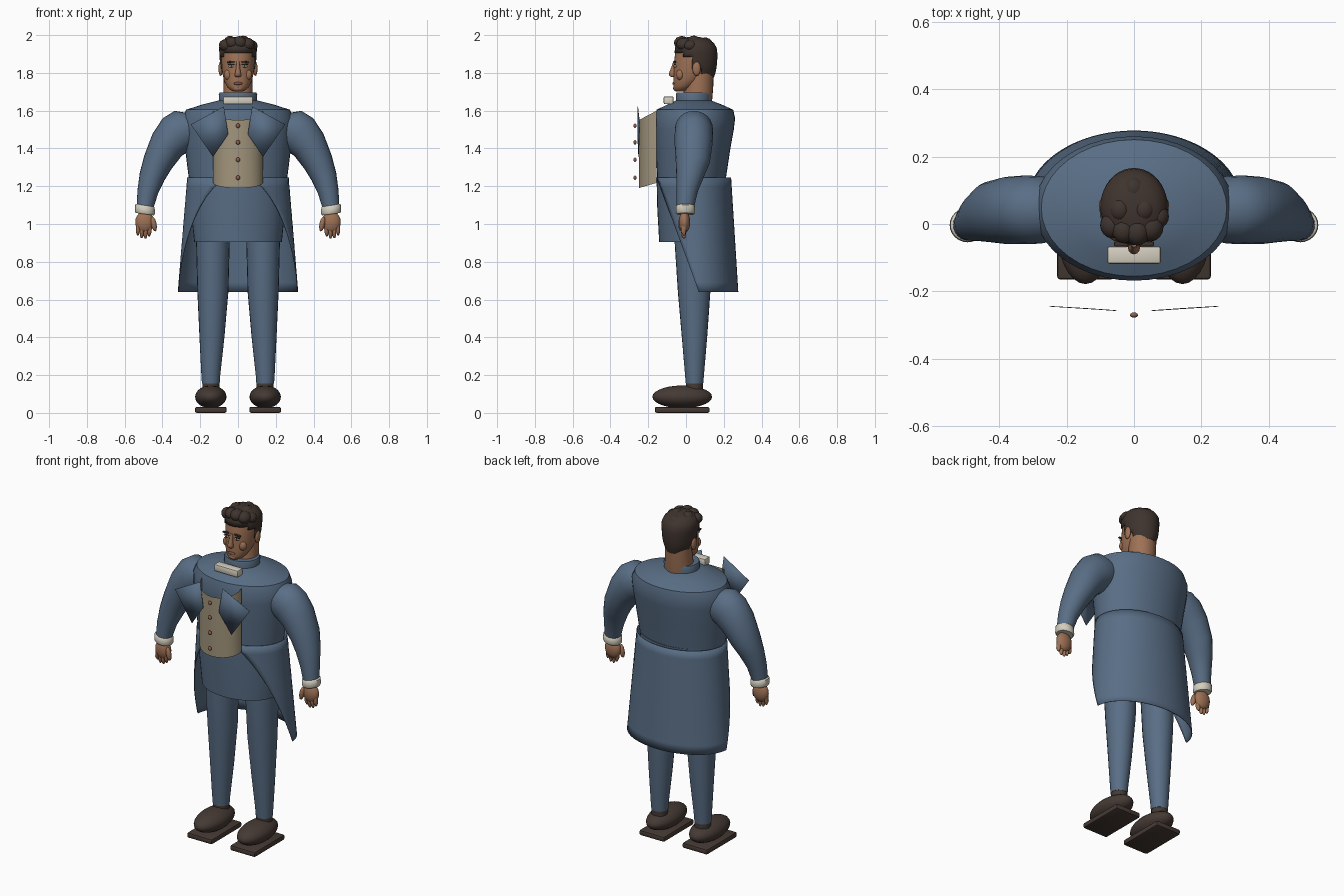
import bpy, bmesh, math
from mathutils import Vector, Matrix

cube = bpy.data.objects.get("Cube")
if cube:
    bpy.data.objects.remove(cube, do_unlink=True)


def material(name, r, g, b):
    m = bpy.data.materials.new(name)
    m.use_nodes = True
    m.diffuse_color = (r, g, b, 1)
    bsdf = next(n for n in m.node_tree.nodes if n.type == 'BSDF_PRINCIPLED')
    bsdf.inputs["Base Color"].default_value = (r, g, b, 1)
    bsdf.inputs["Roughness"].default_value = 0.8
    return m


BLUE = material("coat blue", .10, .155, .235)
TAN = material("waistcoat tan", .36, .30, .20)
LINEN = material("linen white", .66, .62, .52)
LEATHER = material("shoe leather", .06, .042, .034)
HAIR = material("dark hair", .05, .034, .027)
BRASS = material("button copper", .27, .12, .08)
SKIN = material("skin", .34, .165, .09)
LIP = material("lip", .22, .085, .055)


def finish(name, bm, mat, angle=40, recalc=True):
    if recalc:
        bmesh.ops.recalc_face_normals(bm, faces=bm.faces)
    me = bpy.data.meshes.new(name)
    bm.to_mesh(me)
    bm.free()
    me.materials.append(mat)
    me.shade_smooth()
    me.set_sharp_from_angle(angle=math.radians(angle))
    ob = bpy.data.objects.new(name, me)
    bpy.context.collection.objects.link(ob)
    return ob


def grid(bm, rows, closed=False):
    """Skin rows of points with quads."""
    vs = [[bm.verts.new(p) for p in row] for row in rows]
    n = len(vs[0])
    for a, b in zip(vs, vs[1:]):
        for i in range(n if closed else n - 1):
            j = (i + 1) % n
            bm.faces.new((a[i], a[j], b[j], b[i]))
    return vs


def tube(name, rings, mat, seg=24, angle=40):
    """Loft ellipses given as (x, y, z, rx, ry, tilt about y)."""
    rows = []
    for x, y, z, rx, ry, tilt in rings:
        rot = Matrix.Rotation(tilt, 3, 'Y')
        rows.append([Vector((x, y, z)) + rot @ Vector((rx * math.cos(t), ry * math.sin(t), 0))
                     for t in (2 * math.pi * i / seg for i in range(seg))])
    bm = bmesh.new()
    vs = grid(bm, rows, True)
    bm.faces.new(vs[0])
    bm.faces.new(vs[-1])
    return finish(name, bm, mat, angle)


def profile(name, rows, mat, seg=32, angle=40):
    """Upright loft from (z, half width, front y, back y)."""
    return tube(name, [(0, (f + b) / 2, z, w, (b - f) / 2, 0) for z, w, f, b in rows], mat, seg, angle)


def ball(name, at, size, mat, seg=20, tilt=0):
    bm = bmesh.new()
    bmesh.ops.create_uvsphere(bm, u_segments=seg, v_segments=seg // 2, radius=1)
    m = Matrix.Translation(at) @ Matrix.Rotation(tilt, 4, 'Y') @ Matrix.Diagonal((*size, 1))
    bm.transform(m)
    return finish(name, bm, mat, 60)


def box(name, at, size, mat, bevel=.01, tilt=0):
    bm = bmesh.new()
    bmesh.ops.create_cube(bm, size=1)
    bm.transform(Matrix.Translation(at) @ Matrix.Rotation(tilt, 4, 'Y') @ Matrix.Diagonal((*size, 1)))
    bmesh.ops.bevel(bm, geom=bm.edges[:], offset=bevel, segments=2, affect='EDGES', profile=.5)
    return finish(name, bm, mat, 30)


# Coat body, hip band and collar
profile("coat_body", [(1.2, .255, -.15, .205), (1.3, .268, -.155, .22), (1.4, .28, -.16, .235),
                      (1.5, .292, -.168, .253), (1.56, .295, -.168, .26), (1.605, .275, -.155, .25),
                      (1.632, .19, -.1, .19), (1.655, .1, -.05, .13)], BLUE, 40)
profile("coat_hips", [(.905, .232, -.142, .2), (1.08, .25, -.152, .21), (1.245, .258, -.156, .215)], BLUE, 40)
profile("collar", [(1.635, .1, -.052, .132), (1.685, .102, -.054, .134), (1.695, .098, -.05, .13)], BLUE)

# Cutaway tails: the front edge slopes back toward the hem
rows = []
for k in range(13):
    f = k / 12
    z, w = 1.245 - .605 * f, .267 + .05 * f
    front, back = -.158, .237 + .038 * f
    cy, ry = (front + back) / 2, (back - front) / 2
    edge = -.153 + .221 * f
    start = math.asin((edge - cy) / ry)
    rows.append([(w * math.cos(t), cy + ry * math.sin(t), z)
                 for t in (start + (math.pi - 2 * start) * i / 40 for i in range(41))])
bm = bmesh.new()
grid(bm, rows)
tails = finish("coat_tails", bm, BLUE)
thick = tails.modifiers.new("cloth", 'SOLIDIFY')
thick.thickness, thick.offset = .004, 0

# Curved waistcoat front
bm = bmesh.new()
cols = []
for i in range(13):
    a = math.radians(-90 + 15 * i)
    drop = 1 - math.cos(a)
    x, y = .132 * math.sin(a), -.155 - .095 * math.cos(a)
    cols.append([(x, y, 1.19 + .028 * drop), (x, y, 1.55 + .05 * drop)])
grid(bm, cols)
finish("waistcoat", bm, TAN, recalc=False)

# Lapels
for s, side in ((1, "left"), (-1, "right")):
    bm = bmesh.new()
    pts = [(.075, -.256, 1.622), (.25, -.245, 1.527), (.132, -.252, 1.355), (.052, -.258, 1.475)]
    bm.faces.new([bm.verts.new((s * x, y, z)) for x, y, z in pts][::-s])
    lapel = finish(side + "_lapel", bm, BLUE, recalc=False)
    lapel.modifiers.new("cloth", 'SOLIDIFY').thickness = .002

# Buttons and neckcloth
for i, z in enumerate((1.52, 1.432, 1.34, 1.245)):
    ball("button_%d" % (i + 1), (0, -.27, z), (.012, .008, .012), BRASS, 14)
box("neckcloth", (0, -.092, 1.655), (.16, .052, .042), LINEN, .008)

# Limbs, one set per side
for s, side in ((1, "left"), (-1, "right")):
    arm = [(.22, .04, 1.51, .08, .085, 1.2), (.275, .042, 1.505, .112, .1, 1.0),
           (.325, .042, 1.475, .112, .102, .85), (.375, .04, 1.42, .097, .1, .65),
           (.425, .036, 1.325, .08, .09, .45), (.455, .022, 1.25, .068, .073, .3),
           (.478, .006, 1.17, .055, .056, .2), (.492, -.003, 1.09, .045, .046, .15)]
    tube(side + "_sleeve", [(s * x, y, z, a, b, -s * t) for x, y, z, a, b, t in arm], BLUE, 24, 50)
    cuff = [(1.1, .046), (1.095, .052), (1.062, .054), (1.052, .048)]
    tube(side + "_cuff", [(s * .493, -.003, z, r, r * .95, -s * .13) for z, r in cuff], LINEN, 24, 50)

    # Hand with four fingers and a thumb
    ball(side + "_palm", (s * .494, -.008, 1.01), (.05, .03, .058), SKIN)
    for i in range(4):
        x, tip = .467 + .02 * i, (.935, .922, .925, .94)[i]
        tube("%s_finger_%d" % (side, i + 1),
             [(s * x, -.01, .99, .012, .016, 0), (s * (x + .002), -.014, .96, .0115, .014, 0),
              (s * (x + .003), -.012, tip + .012, .009, .011, 0),
              (s * (x + .003), -.01, tip, .004, .005, 0)], SKIN, 10, 60)
    ball(side + "_thumb", (s * .446, -.025, 1.0), (.015, .016, .04), SKIN, 12, s * .2)

    # Trouser leg
    leg = [(.135, .04, 1.0, .092, .1), (.133, .04, .9, .089, .1), (.133, .043, .64, .082, .086),
           (.138, .045, .4, .066, .067), (.144, .045, .2, .05, .05), (.144, .045, .155, .047, .046)]
    tube(side + "_trouser_leg", [(s * x, y, z, a, b, 0) for x, y, z, a, b in leg], BLUE)

    # Shoe
    tube(side + "_ankle", [(s * .144, .045, z, .045, .045, 0) for z in (.09, .162)], LEATHER)
    ball(side + "_shoe", (s * .144, -.02, .085), (.083, .158, .06), LEATHER, 28)
    box(side + "_sole", (s * .144, -.02, .016), (.168, .29, .032), LEATHER, .01)

    # Ear, eye and brow
    ball(side + "_ear", (s * .092, .056, 1.822), (.012, .022, .038), SKIN, 14)
    ball(side + "_eye", (s * .035, -.057, 1.835), (.016, .007, .007), LINEN, 14)
    ball(side + "_iris", (s * .035, -.061, 1.835), (.007, .005, .007), HAIR, 10)
    box(side + "_brow", (s * .038, -.059, 1.858), (.042, .014, .009), HAIR, .003, s * .1)
    box(side + "_lid", (s * .035, -.06, 1.844), (.034, .008, .004), HAIR, .001)
    ball(side + "_cheek", (s * .05, -.03, 1.79), (.026, .022, .03), SKIN, 14)

# Neck and head
tube("neck", [(0, .055, 1.64, .08, .082, 0), (0, .068, 1.72, .077, .076, 0),
              (0, .075, 1.82, .075, .072, 0)], SKIN)
profile("head", [(1.702, .022, -.055, -.01), (1.71, .042, -.064, .02), (1.73, .06, -.067, .05),
                 (1.76, .074, -.066, .09), (1.8, .083, -.066, .125), (1.85, .087, -.064, .145),
                 (1.9, .088, -.058, .15), (1.94, .082, -.048, .14), (1.97, .055, -.02, .1)], SKIN, 32, 70)
ball("chin", (0, -.05, 1.718), (.028, .018, .016), SKIN, 14)
tube("nose", [(0, -.06, 1.86, .009, .008, 0), (0, -.066, 1.83, .01, .012, 0),
              (0, -.071, 1.8, .015, .019, 0), (0, -.071, 1.787, .018, .019, 0),
              (0, -.066, 1.778, .012, .012, 0)], SKIN, 12, 70)
ball("lips", (0, -.063, 1.744), (.026, .009, .008), LIP, 14)

# Hair shell, trimmed along the hairline
rows = [(1.775, .07, -.05, .148), (1.8, .082, -.06, .156), (1.82, .09, -.063, .16), (1.84, .094, -.065, .163),
        (1.86, .096, -.065, .165), (1.885, .098, -.063, .166), (1.905, .099, -.061, .166),
        (1.935, .1, -.058, .162), (1.96, .09, -.05, .146), (1.98, .068, -.028, .115), (1.99, .03, .01, .07)]
hair = profile("hair", rows, HAIR, 40, 60)
bm = bmesh.new()
bm.from_mesh(hair.data)


def bare(c):
    if c.z > 1.905:
        return False
    return c.y < (-.01 if c.z > 1.885 else .028 if c.z > 1.82 else .085)


bmesh.ops.delete(bm, geom=[f for f in bm.faces if bare(f.calc_center_median()) or f.normal.z < -.9],
                 context='FACES')
bm.to_mesh(hair.data)
bm.free()
hair.modifiers.new("volume", 'SOLIDIFY').thickness = .012

# Swept locks over the brow and crown
for i, (x, y, z, r) in enumerate(((-.065, -.015, 1.945, .036), (-.03, -.03, 1.958, .036), (.01, -.034, 1.96, .038),
                                  (.05, -.022, 1.952, .038), (.072, .01, 1.945, .032), (-.04, .03, 1.965, .034),
                                  (.03, .03, 1.967, .033), (0, .09, 1.955, .035))):
    ball("hair_lock_%d" % (i + 1), (x, y + .012, z), (r, r * 1.1, r * .9), HAIR, 16, .3)
